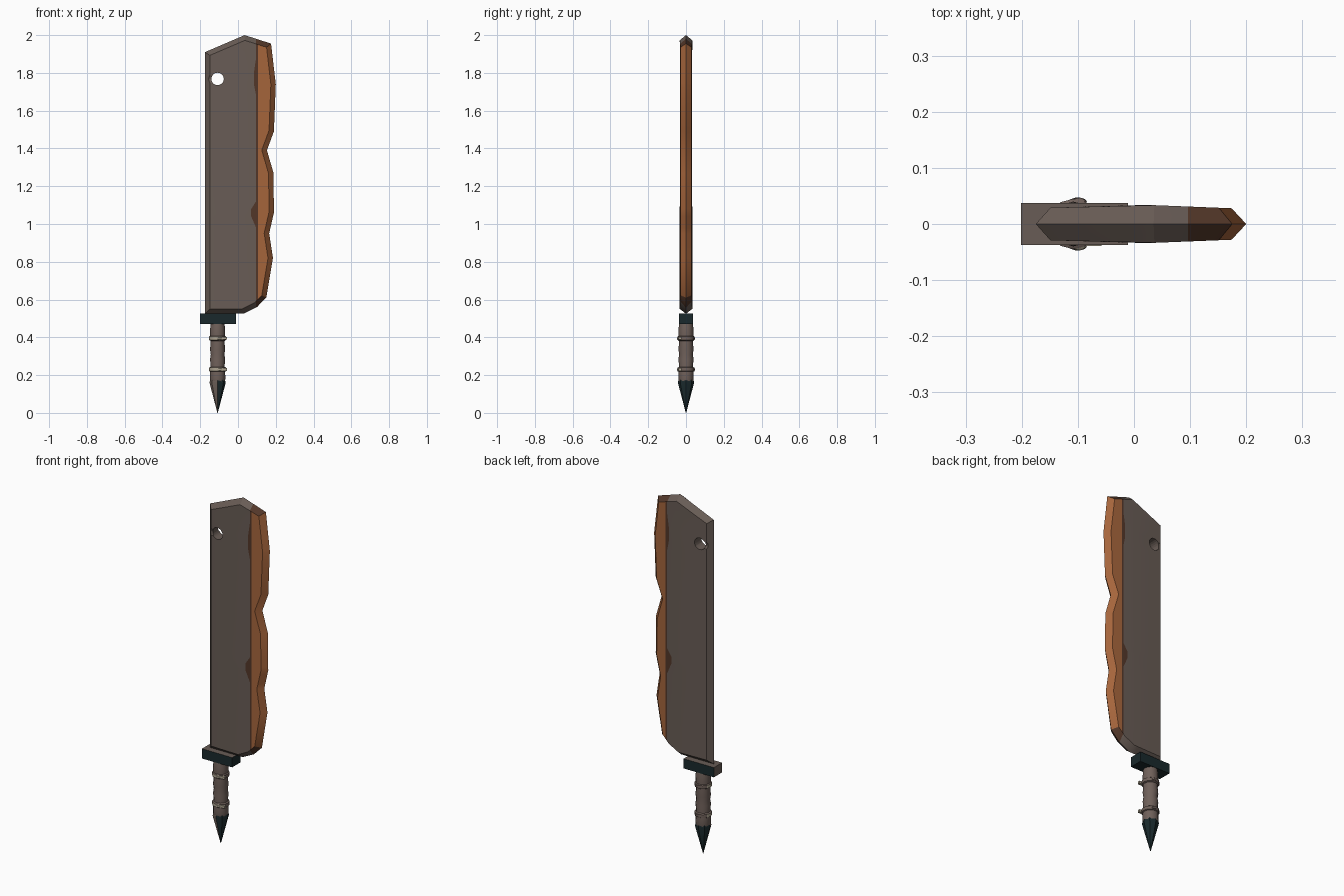
import bpy, bmesh, math
from mathutils import Vector

cube = bpy.data.objects.get("Cube")
if cube:
    bpy.data.objects.remove(cube, do_unlink=True)


def material(name, rgb):
    m = bpy.data.materials.new(name)
    m.use_nodes = True
    m.diffuse_color = (*rgb, 1)
    m.node_tree.nodes["Principled BSDF"].inputs["Base Color"].default_value = (*rgb, 1)
    return m


STEEL = material("taupe steel", (0.14, 0.108, 0.092))
RUST = material("orange rust", (0.38, 0.13, 0.045))
BROWN = material("dark rust", (0.085, 0.038, 0.022))
IRON = material("dark iron", (0.010, 0.022, 0.025))
WRAP = material("handle wrap", (0.16, 0.118, 0.102))
CORD = material("pale cord", (0.42, 0.37, 0.28))


def make(name, bm, mats, angle=30):
    """Turn a bmesh into an object, shaded smooth below the given angle."""
    bmesh.ops.recalc_face_normals(bm, faces=bm.faces)
    me = bpy.data.meshes.new(name)
    bm.to_mesh(me)
    bm.free()
    ob = bpy.data.objects.new(name, me)
    bpy.context.collection.objects.link(ob)
    for m in mats:
        me.materials.append(m)
    smooth(ob, angle)
    return ob


def smooth(ob, angle):
    bpy.ops.object.select_all(action='DESELECT')
    ob.select_set(True)
    bpy.context.view_layer.objects.active = ob
    bpy.ops.object.shade_smooth_by_angle(angle=math.radians(angle))


def paint(bm, rule):
    bmesh.ops.recalc_face_normals(bm, faces=bm.faces)
    for f in bm.faces:
        f.material_index = rule(f.calc_center_median(), f.normal)


def lathe(profile, sides, cx):
    """Closed solid of rings (radius, z) around a vertical axis at x = cx."""
    bm = bmesh.new()
    rings = []
    for r, z in profile:
        rings.append([bm.verts.new((cx + r * math.cos(2 * math.pi * i / sides),
                                    r * math.sin(2 * math.pi * i / sides), z))
                      for i in range(sides)])
    for a, b in zip(rings, rings[1:]):
        for i in range(sides):
            j = (i + 1) % sides
            bm.faces.new((a[i], a[j], b[j], b[i]))
    bm.faces.new(rings[0])
    bm.faces.new(rings[-1])
    return bm


def inset(points, d):
    """Offset a counter-clockwise outline inward."""
    out = []
    for i, p in enumerate(points):
        e1 = (p - points[i - 1]).normalized()
        e2 = (points[(i + 1) % len(points)] - p).normalized()
        n1, n2 = Vector((-e1.y, e1.x)), Vector((-e2.y, e2.x))
        out.append(p + (n1 + n2) * (d / (1 + n1.dot(n2))))
    return out


# Blade: ridge outline at y = 0, bevelled to two slightly crowned faces
outline = [Vector(p) for p in (
    (-.175, .525), (.03, .525), (.10, .56), (.15, .61), (.185, .82), (.165, .95),
    (.19, 1.06), (.188, 1.27), (.153, 1.39), (.19, 1.49), (.2, 1.74),
    (.175, 1.955), (.035, 2.0), (-.175, 1.91))]
inner = inset(outline, 0.026)


def half_thickness(x):
    return 0.035 - 0.04 * abs(x)


bm = bmesh.new()
rim = [bm.verts.new((p.x, 0, p.y)) for p in outline]
for side in (-1, 1):
    face = [bm.verts.new((p.x, side * half_thickness(p.x), p.y)) for p in inner]
    bm.faces.new(face)
    for i in range(len(rim)):
        j = (i + 1) % len(rim)
        bm.faces.new((rim[i], rim[j], face[j], face[i]))


def cut(axis, value):
    co, no = Vector(), Vector()
    co[axis], no[axis] = value, 1
    bmesh.ops.bisect_plane(bm, geom=bm.verts[:] + bm.edges[:] + bm.faces[:],
                           plane_co=co, plane_no=no)


BAND, EDGE = 0.096, 0.106
cut(0, 0)
for v in bm.verts:
    if abs(v.co.x) < 1e-5 and abs(v.co.y) > 0.028 and .56 < v.co.z < 1.95:
        v.co.y = math.copysign(half_thickness(0), v.co.y)
cut(0, BAND)
cut(0, EDGE)
patches = {0.98: 0, 1.04: .026, 1.08: .026, 1.12: 0, 1.68: 0, 1.74: .012, 1.80: .012, 1.88: 0}
for z in patches:
    cut(2, z)
# Rust patches bulge the border of the rusty band into the steel
for v in bm.verts:
    if abs(v.co.x - BAND) < 1e-4:
        for z, shift in patches.items():
            if shift and abs(v.co.z - z) < 1e-4:
                v.co.x -= shift
                v.co.y = math.copysign(half_thickness(v.co.x), v.co.y)


def blade_color(c, n):
    if c.x > EDGE:
        return 2 if abs(n.z) > 0.42 else 1
    if c.x > BAND - 0.012 and n.y * n.y > 0.8:
        return 2 if .6 < c.z < 1.95 else 0
    return 2 if c.x > BAND else 0


# Only faces lying right of the border count as rusty
paint(bm, lambda c, n: blade_color(c, n))
for f in bm.faces:
    if max(v.co.x for v in f.verts) < BAND + 0.001:
        f.material_index = 0
blade = make("blade", bm, [STEEL, RUST, BROWN])


# Hanging hole and the worn grooves running from it to the blunt edge
def carve(target, location, rotation, radius, depth):
    bpy.ops.mesh.primitive_cylinder_add(vertices=20, radius=radius, depth=depth,
                                        location=location, rotation=rotation)
    cutter = bpy.context.object
    cutter.name = "hole_cutter"
    cutter.hide_render = True
    cutter.data.materials.append(STEEL)
    mod = target.modifiers.new("carve", 'BOOLEAN')
    mod.operation, mod.solver, mod.object = 'DIFFERENCE', 'EXACT', cutter
    bpy.context.view_layer.objects.active = target
    bpy.ops.object.modifier_apply(modifier=mod.name)
    bpy.data.objects.remove(cutter, do_unlink=True)


HX, HZ = -0.108, 1.768
for side in (-1, 1):
    carve(blade, (-0.16, side * 0.052, HZ), (0, math.pi / 2, 0), 0.03, 0.1)
carve(blade, (HX, 0, HZ), (math.pi / 2, 0, 0), 0.033, 0.2)
smooth(blade, 30)

# Guard: dark iron block with worn top and blunt end
bm = bmesh.new()
bmesh.ops.create_cube(bm, size=1)
for v in bm.verts:
    v.co = Vector((-0.106 + v.co.x * 0.19, v.co.y * 0.074, 0.4975 + v.co.z * 0.055))
paint(bm, lambda c, n: 1 if n.z > 0.5 or n.x < -0.5 else 0)
make("guard", bm, [IRON, STEEL])

# Handle: lumpy wrapped grip
profile = [(.038, .165), (.041, .18), (.040, .22), (.037, .25), (.040, .285),
           (.036, .31), (.040, .335), (.037, .37), (.040, .42), (.039, .45), (.036, .475)]
make("handle", lathe(profile, 12, HX), [WRAP], 50)

# Cord ties with small knots front and back
for name, z in (("lower_tie", 0.23), ("upper_tie", 0.395)):
    bm = lathe([(.037, z - .014), (.045, z - .009), (.045, z + .009), (.037, z + .014)], 12, HX)
    paint(bm, lambda c, n: 1 if n.y < 0.3 and n.x < 0.3 and abs(n.z) < 0.6 else 0)
    make(name, bm, [WRAP, CORD], 50)
    for label, side in (("front", -1), ("back", 1)):
        bm = bmesh.new()
        bmesh.ops.create_icosphere(bm, subdivisions=1, radius=1)
        for v in bm.verts:
            v.co = Vector((-0.1 + v.co.x * .018, side * .040 + v.co.y * .008, z + v.co.z * .011))
        make(name + "_" + label + "_knot", bm, [CORD if side < 0 else WRAP])
    # Loose cord end beside the knot
    bm = bmesh.new()
    bmesh.ops.create_cube(bm, size=1)
    for v in bm.verts:
        v.co = Vector((-0.072 + v.co.x * .028, -.032 + v.co.y * .014, z + v.co.z * .014))
    make(name + "_end", bm, [CORD])

# Pommel spike
bm = lathe([(.001, 0), (.043, .16), (.039, .176)], 8, HX)
paint(bm, lambda c, n: 1 if n.x < -0.1 and n.y < -0.1 else 0)
make("pommel_spike", bm, [IRON, STEEL])
